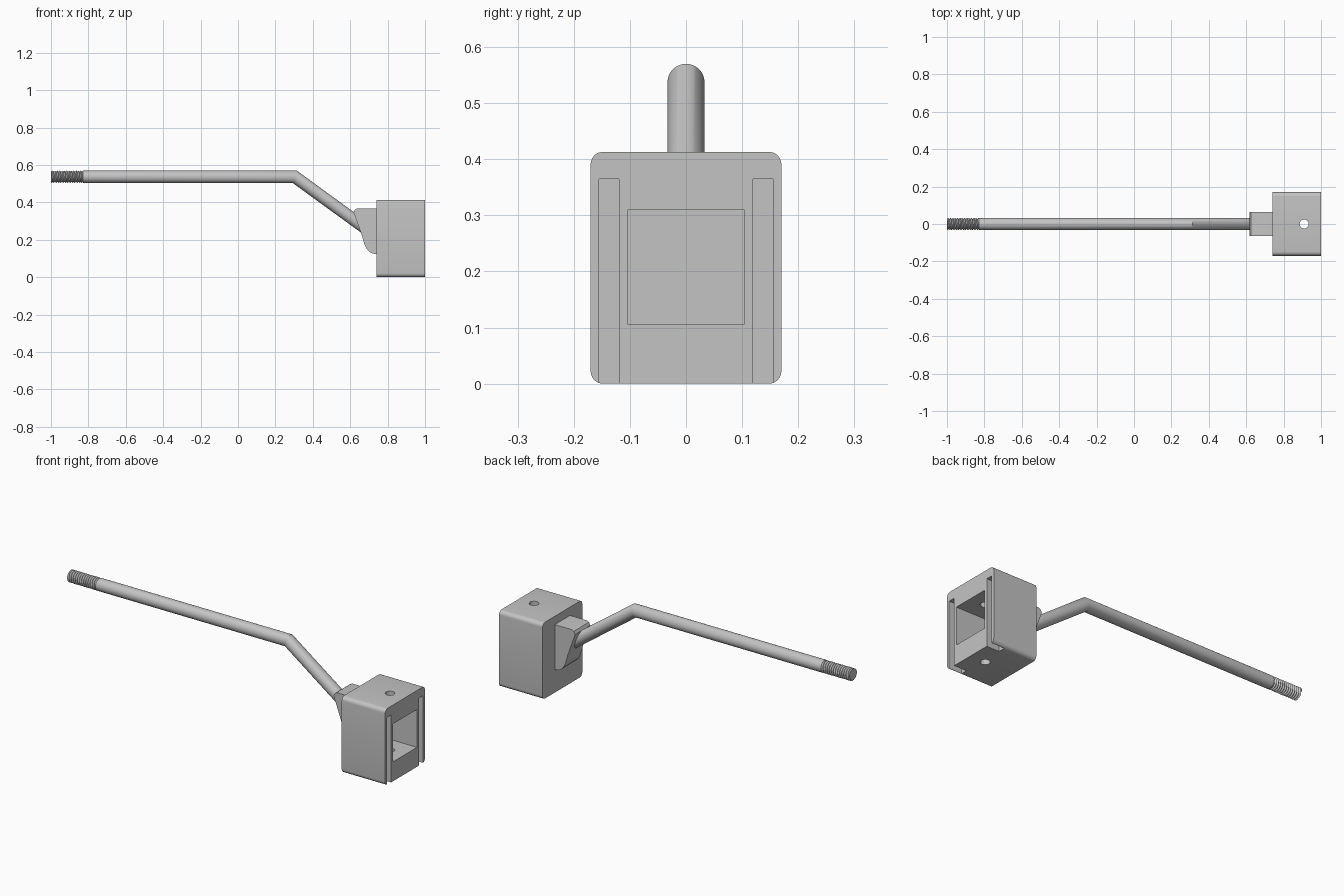
import bpy, bmesh, math
from mathutils import Vector

if "Cube" in bpy.data.objects:
    bpy.data.objects.remove(bpy.data.objects["Cube"], do_unlink=True)

grey = bpy.data.materials.new("plain grey")
grey.use_nodes = True
GREY = (0.55, 0.55, 0.55, 1)
grey.diffuse_color = GREY
grey.node_tree.nodes["Principled BSDF"].inputs["Base Color"].default_value = GREY


def make_object(name, bm):
    bmesh.ops.recalc_face_normals(bm, faces=bm.faces)
    mesh = bpy.data.meshes.new(name)
    bm.to_mesh(mesh)
    bm.free()
    mesh.materials.append(grey)
    obj = bpy.data.objects.new(name, mesh)
    bpy.context.collection.objects.link(obj)
    return obj


def block(name, low, high):
    bm = bmesh.new()
    bmesh.ops.create_cube(bm, size=1)
    for v in bm.verts:
        v.co = Vector([(a + b) / 2 + c * (b - a) for a, b, c in zip(low, high, v.co)])
    return make_object(name, bm)


def skin_rings(name, rings):
    """Join equal rings of points into a capped tube."""
    bm = bmesh.new()
    loops = [[bm.verts.new(p) for p in ring] for ring in rings]
    n = len(loops[0])
    for a, b in zip(loops, loops[1:]):
        for i in range(n):
            j = (i + 1) % n
            bm.faces.new((a[i], a[j], b[j], b[i]))
    bm.faces.new(loops[0])
    bm.faces.new(loops[-1])
    bmesh.ops.remove_doubles(bm, verts=bm.verts, dist=1e-5)
    return make_object(name, bm)


def smooth(obj, degrees=30):
    bpy.ops.object.select_all(action="DESELECT")
    obj.select_set(True)
    bpy.context.view_layer.objects.active = obj
    bpy.ops.object.shade_smooth_by_angle(angle=math.radians(degrees))


# Housing: block with its four lengthwise edges rounded
HEIGHT, HALF = 0.413, 0.17
housing = block("housing", (0.74, -HALF, 0), (1, HALF, HEIGHT))
bm = bmesh.new()
bm.from_mesh(housing.data)
long_edges = [e for e in bm.edges if abs(e.verts[0].co.x - e.verts[1].co.x) > 0.1]
bmesh.ops.bevel(bm, geom=long_edges, offset=0.022, segments=6, profile=0.5, affect="EDGES")
bm.to_mesh(housing.data)
bm.free()

# Cutters: square pocket, two side slots open at the bottom, vertical pin hole
cutters = [block("pocket_cutter", (0.8, -0.103, 0.105), (1.1, 0.103, 0.31))]
for side in (-1, 1):
    ys = sorted((side * 0.119, side * 0.155))
    cutters.append(block("slot_cutter", (0.925, ys[0], -0.1), (1.1, ys[1], 0.365)))
bm = bmesh.new()
bmesh.ops.create_cone(bm, cap_ends=True, segments=32, radius1=0.024, radius2=0.024, depth=1)
bmesh.ops.translate(bm, verts=bm.verts, vec=(0.91, 0, 0.2))
cutters.append(make_object("pin_hole_cutter", bm))

for cutter in cutters:
    cutter.hide_render = True
    mod = housing.modifiers.new("cut", "BOOLEAN")
    mod.operation, mod.solver, mod.object = "DIFFERENCE", "EXACT", cutter
bpy.context.view_layer.update()
graph = bpy.context.evaluated_depsgraph_get()
cut_mesh = bpy.data.meshes.new_from_object(housing.evaluated_get(graph))
housing.modifiers.clear()
housing.data = cut_mesh
for cutter in cutters:
    bpy.data.objects.remove(cutter, do_unlink=True)
smooth(housing)

# Neck: side profile extruded across the width
profile = [(0.745, 0.368), (0.638, 0.368), (0.626, 0.362), (0.618, 0.347), (0.662, 0.225),
           (0.676, 0.175), (0.687, 0.152), (0.703, 0.135), (0.722, 0.126), (0.745, 0.123)]
neck = skin_rings("neck", [[(x, y, z) for x, z in profile] for y in (-0.065, 0.065)])
smooth(neck)

# Rod: straight run, mitred bend, sloping run into the neck
RADIUS, AXIS, SIDES = 0.033, 0.537, 32
slope = math.radians(-36)
bend = Vector((0.303, 0, AXIS))
end = bend + Vector((math.cos(slope), 0, math.sin(slope))) * 0.47


def ring(centre, tilt, stretch=1):
    up = Vector((-math.sin(tilt), 0, math.cos(tilt))) * stretch
    angles = [math.tau * i / SIDES for i in range(SIDES)]
    return [centre + RADIUS * (Vector((0, math.cos(a), 0)) + up * math.sin(a)) for a in angles]


rod = skin_rings("bent_rod", [ring(Vector((-0.83, 0, AXIS)), 0),
                              ring(bend, slope / 2, 1 / math.cos(slope / 2)),
                              ring(end, slope)])
smooth(rod)

# Thread: helical ridges, trimmed flat at both ends
START, STOP, PITCH = -1, -0.825, 0.0125
rings = []
for k in range(-2, 2 * math.ceil((STOP - START) / PITCH) + 1):
    r = RADIUS if k % 2 else 0.027
    loop = []
    for i in range(SIDES):
        a = math.tau * i / SIDES
        x = START + PITCH * (k / 2 + i / SIDES)
        loop.append((min(max(x, START), STOP), r * math.cos(a), AXIS + r * math.sin(a)))
    rings.append(loop)


def seam_free(rings):
    """Skin the helix so each turn's last column meets the next turn's first."""
    bm = bmesh.new()
    grid = [[bm.verts.new(p) for p in loop] for loop in rings]
    for k in range(len(grid) - 1):
        for i in range(SIDES):
            step = 2 if i == SIDES - 1 else 0
            if k + step + 1 >= len(grid):
                continue
            j = (i + 1) % SIDES
            bm.faces.new((grid[k][i], grid[k + step][j], grid[k + step + 1][j], grid[k + 1][i]))
    bm.faces.new(grid[0])
    return make_object("threaded_end", bm)


thread = seam_free(rings)
smooth(thread, 25)
